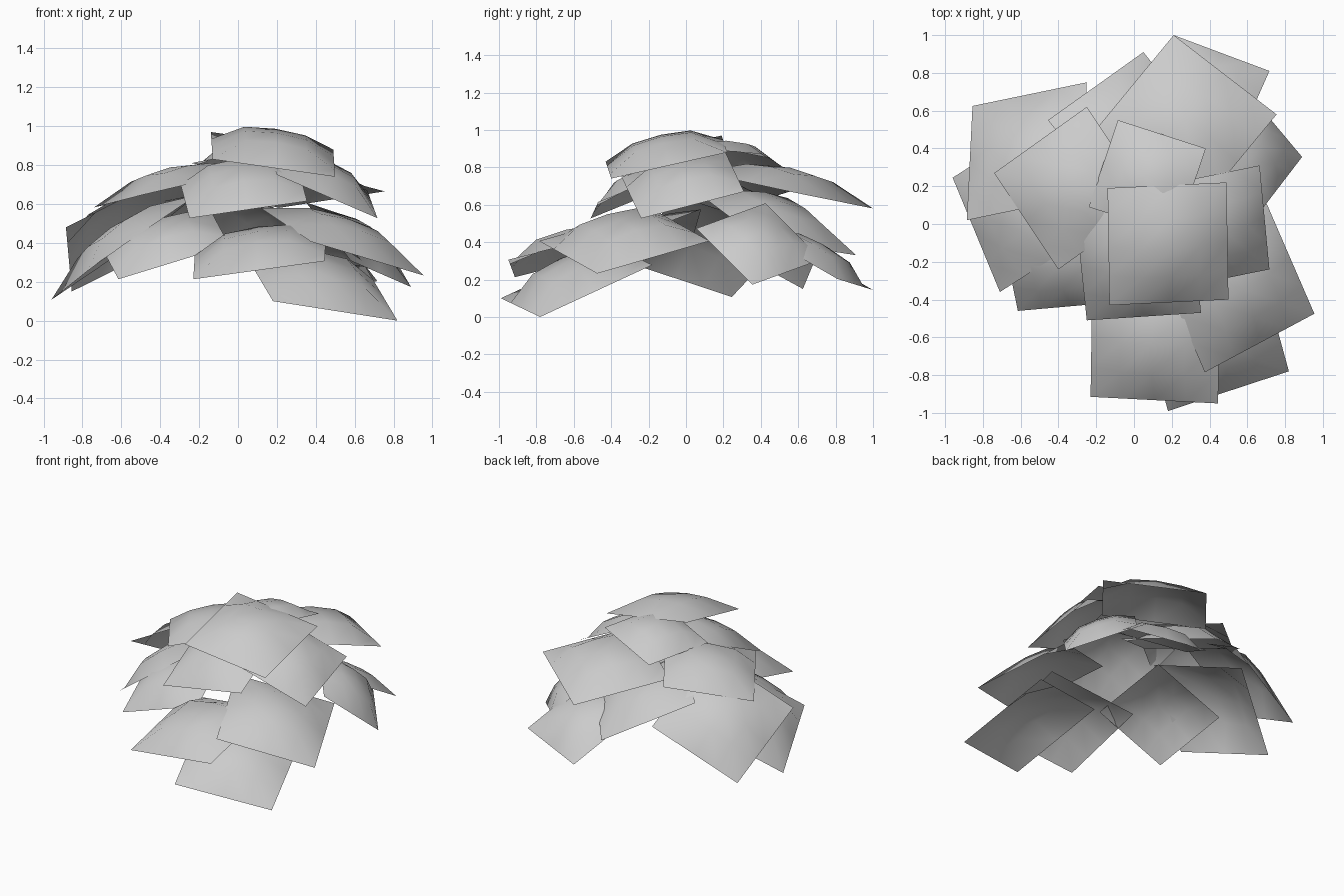
import bpy
import bmesh
from mathutils import Vector

cube = bpy.data.objects.get("Cube")
if cube:
    bpy.data.objects.remove(cube, do_unlink=True)

SEGMENTS = 4      # grid divisions along each side of a leaf card
BULGE = 0.18      # dome height relative to the card's side length


def make_material(name, colour):
    material = bpy.data.materials.new(name)
    material.use_nodes = True
    material.diffuse_color = colour
    material.node_tree.nodes["Principled BSDF"].inputs["Base Color"].default_value = colour
    return material


leaf_grey = make_material("leaf_grey", (0.6, 0.6, 0.6, 1))


def leaf_card(name, first, corner, last):
    """Square card spanned by a corner and its two neighbours, domed outwards."""
    first, corner, last = Vector(first), Vector(corner), Vector(last)
    side_u, side_v = first - corner, last - corner
    centre = (first + last) / 2
    normal = side_u.cross(side_v).normalized()
    if normal.z < 0:
        side_u, side_v, normal = side_v, side_u, -normal
    height = BULGE * (side_u.length + side_v.length) / 2

    bm = bmesh.new()
    bmesh.ops.create_grid(bm, x_segments=SEGMENTS, y_segments=SEGMENTS, size=1)
    for vert in bm.verts:
        u, v = vert.co.x, vert.co.y
        # Flat-topped dome with straight borders
        dome = height * (1 - abs(u) ** 3) * (1 - abs(v) ** 3)
        vert.co = centre + side_u * u / 2 + side_v * v / 2 + normal * dome
    for face in bm.faces:
        face.smooth = True
    mesh = bpy.data.meshes.new(name)
    bm.to_mesh(mesh)
    bm.free()
    mesh.materials.append(leaf_grey)
    card = bpy.data.objects.new(name, mesh)
    bpy.context.collection.objects.link(card)
    return card


# Crown of the canopy
leaf_card("crown_leaf", (-.14, .19, .97), (-.13, -.43, .83), (.5, -.4, .74))
leaf_card("crown_back_leaf", (.38, .4, .875), (-.085, .55, .78), (-.24, .09, .81))

# Upper ring
leaf_card("upper_front_leaf", (.355, -.47, .615), (-.25, -.51, .527), (-.31, .055, .757))
leaf_card("upper_left_leaf", (.665, .31, .67), (.717, -.24, .527), (.2, -.345, .75))
leaf_card("upper_back_leaf", (.755, .58, .665), (.21, 1, .58), (-.21, .49, .69))
leaf_card("upper_right_leaf", (-.25, .62, .69), (-.74, .27, .583), (-.4, -.24, .67))

# Lower ring, front half
leaf_card("lower_front_leaf", (.445, -.95, .306), (-.23, -.915, .213), (-.22, -.27, .375))
leaf_card("bottom_front_leaf", (.18, -.99, .1), (.82, -.78, 0), (.655, -.18, .278))
leaf_card("lower_front_left_leaf", (.375, -.785, .406), (.955, -.475, .232), (.695, .125, .406))
leaf_card("lower_front_right_leaf", (-.045, -.41, .388), (-.615, -.46, .213), (-.715, .03, .4))

# Lower ring, back half
leaf_card("lower_right_leaf", (-.71, -.36, .307), (-.96, .245, .107), (-.46, .565, .447))
leaf_card("lower_back_right_leaf", (-.885, .02, .48), (-.855, .625, .15), (-.25, .75, .45))
leaf_card("lower_back_leaf", (-.455, .55, .6), (.05, .91, .33), (.45, .4, .41))
leaf_card("bottom_back_leaf", (.21, 1, .144), (.717, .81, .203), (.517, .36, .463))
leaf_card("lower_left_leaf", (.58, .725, .308), (.89, .355, .173), (.66, .055, .473))
